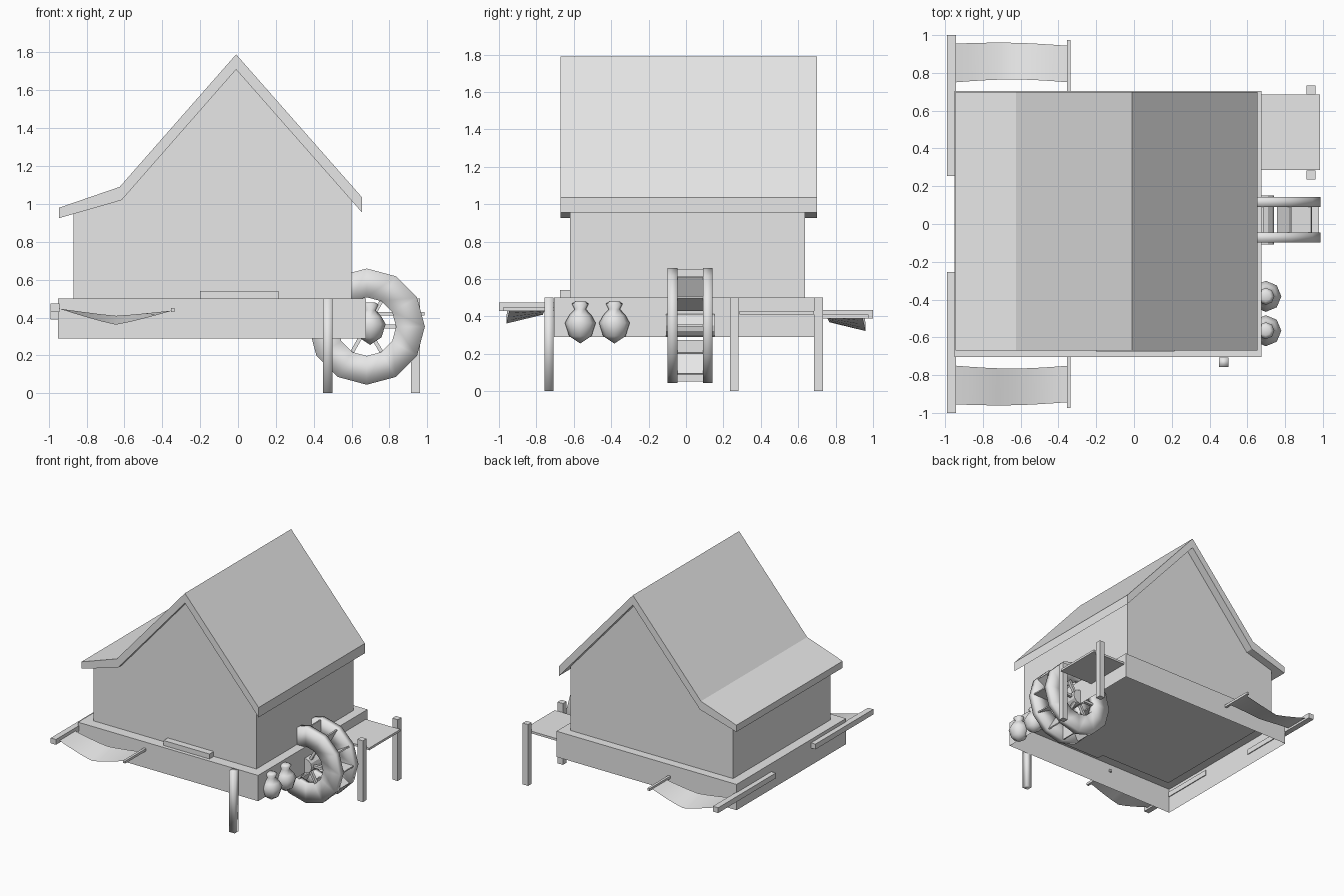
import bpy, bmesh, math
from mathutils import Matrix, Vector

cube = bpy.data.objects.get("Cube")
if cube:
    bpy.data.objects.remove(cube, do_unlink=True)

grey = bpy.data.materials.new("plain_grey")
grey.use_nodes = True
grey.diffuse_color = (0.8, 0.8, 0.8, 1)
grey.node_tree.nodes["Principled BSDF"].inputs["Base Color"].default_value = (0.8, 0.8, 0.8, 1)


def finish(name, bm, smooth=False, normals=True):
    if normals:
        bmesh.ops.recalc_face_normals(bm, faces=bm.faces)
    for f in bm.faces:
        f.smooth = smooth
    mesh = bpy.data.meshes.new(name)
    bm.to_mesh(mesh)
    bm.free()
    mesh.materials.append(grey)
    obj = bpy.data.objects.new(name, mesh)
    bpy.context.collection.objects.link(obj)
    return obj


def add_box(bm, x, y, z, turn=Matrix()):
    """Box from (min, max) ranges, optionally transformed."""
    lo, hi = Vector((x[0], y[0], z[0])), Vector((x[1], y[1], z[1]))
    m = turn @ Matrix.Translation((lo + hi) / 2) @ Matrix.Diagonal((*(hi - lo), 1))
    bmesh.ops.create_cube(bm, size=1, matrix=m)


def box(name, x, y, z, smooth=False):
    bm = bmesh.new()
    add_box(bm, x, y, z)
    return finish(name, bm, smooth)


def extrude_profile(name, points, y0, y1):
    """Extrude an x-z outline along y."""
    bm = bmesh.new()
    face = bm.faces.new([bm.verts.new((x, y0, z)) for x, z in points])
    ext = bmesh.ops.extrude_face_region(bm, geom=[face])
    moved = [v for v in ext["geom"] if isinstance(v, bmesh.types.BMVert)]
    bmesh.ops.translate(bm, verts=moved, vec=(0, y1 - y0, 0))
    return finish(name, bm)


def lathe(name, profile, centre, steps, axis, smooth=True):
    """Spin a (radius, offset) profile around the z or y axis."""
    bm = bmesh.new()
    spin_axis = Vector((0, 0, 1)) if axis == "z" else Vector((0, 1, 0))
    verts = [bm.verts.new((r, 0, h) if axis == "z" else (r, h, 0)) for r, h in profile]
    edges = [bm.edges.new(pair) for pair in zip(verts, verts[1:])]
    bmesh.ops.spin(bm, geom=verts + edges, cent=(0, 0, 0), axis=spin_axis,
                   angle=math.tau, steps=steps, use_merge=False)
    bmesh.ops.remove_doubles(bm, verts=bm.verts, dist=0.0005)
    bmesh.ops.translate(bm, verts=bm.verts, vec=centre)
    return finish(name, bm, smooth)


# Deck: a box with an open underside
bm = bmesh.new()
add_box(bm, (-0.95, 0.675), (-0.705, 0.705), (0.29, 0.5))
bm.faces.ensure_lookup_table()
underside = min(bm.faces, key=lambda f: f.calc_center_median().z)
bmesh.ops.delete(bm, geom=[underside], context="FACES_ONLY")
finish("deck", bm, normals=False)

# House body and roof
extrude_profile("house_walls", [(-0.87, 0.49), (0.6, 0.49), (0.6, 1.02), (-0.01, 1.715),
                                (-0.615, 1.025), (-0.87, 0.95)], -0.62, 0.635)
extrude_profile("roof", [(-0.945, 0.98), (-0.625, 1.09), (-0.01, 1.79), (0.655, 1.035),
                         (0.655, 0.955), (-0.01, 1.71), (-0.615, 1.02), (-0.945, 0.925)],
                -0.67, 0.7)
box("door_step", (-0.2, 0.215), (-0.675, -0.615), (0.49, 0.54))

# Mooring post and side dock
box("mooring_post", (0.45, 0.5), (-0.757, -0.708), (0, 0.5), smooth=True)
box("dock_platform", (0.67, 0.985), (0.285, 0.685), (0.41, 0.428))
for label, y in (("front", 0.235), ("back", 0.685)):
    box("dock_post_" + label, (0.913, 0.962), (y, y + 0.047), (0, 0.5))

# Water wheel: two rims, hub, spokes and paddle boards
wheel = Vector((0.68, 0.022, 0.352))
for label, y in (("front", -0.098), ("back", 0.09)):
    rim = [(0.155, y), (0.307, y), (0.307, y + 0.053), (0.155, y + 0.053), (0.155, y)]
    lathe("wheel_rim_" + label, rim, (wheel.x, 0, wheel.z), 12, "y")
lathe("wheel_hub", [(0, -0.13), (0.06, -0.13), (0.06, 0.13), (0, 0.13)], wheel, 12, "y", False)
bm = bmesh.new()
for i in range(12):
    turn = Matrix.Translation(wheel) @ Matrix.Rotation(i * math.tau / 12, 4, "Y")
    add_box(bm, (0.165, 0.3), (-0.07, 0.07), (-0.005, 0.005), turn)
    if i % 2 == 0:
        for y in (-0.094, 0.094):
            add_box(bm, (0.03, 0.18), (y - 0.012, y + 0.012), (-0.01, 0.01), turn)
finish("wheel_paddles", bm)

# Hanging jars
jar = [(0, 0.255), (0.06, 0.295), (0.082, 0.365), (0.06, 0.405),
       (0.03, 0.438), (0.045, 0.468), (0.025, 0.48), (0, 0.48)]
for label, y in (("front", -0.565), ("back", -0.383)):
    lathe("jar_" + label, jar, (0.698, y, 0), 8, "z")

# Hammocks with their rails and rods; the back set hangs lower
for label, s, drop in (("front", -1, 0), ("back", 1, 0.04)):
    def span(a, b):
        return sorted((s * a, s * b))
    box("rail_" + label, (-0.99, -0.943), span(0.255, 1), (0.43 - drop, 0.473 - drop))
    box("rod_" + label, (-0.355, -0.335), span(0.69, 0.975), (0.43 - drop, 0.45 - drop))
    bm = bmesh.new()
    rows = []
    for i in range(9):
        t = i / 8
        sag = 1 - abs(2 * t - 1) ** 1.15
        x, bow = -0.945 + 0.6 * t, 0.015 * math.sin(math.pi * t)
        top = 0.447 - 0.01 * t - drop
        rows.append([bm.verts.new((x, s * (0.75 + bow), top - 0.033 * sag)),
                     bm.verts.new((x, s * (0.955 - 0.012 * t + bow * 0.7), top - 0.08 * sag))])
    for a, b in zip(rows, rows[1:]):
        quad = [a[0], a[1], b[1], b[0]]
        bm.faces.new(quad if s < 0 else quad[::-1])
    finish("hammock_" + label, bm, True, normals=False)
